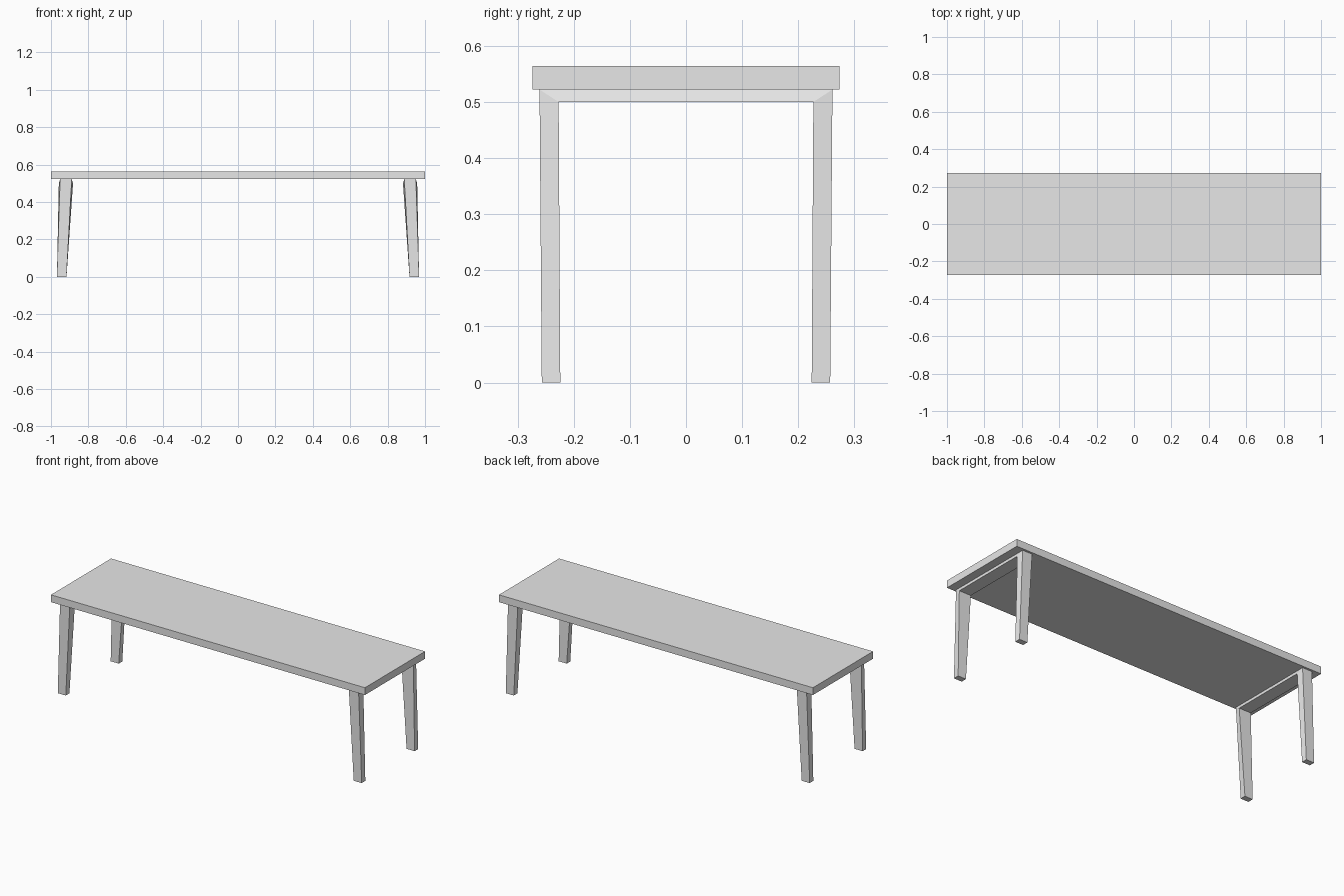
import bpy
import bmesh

cube = bpy.data.objects.get("Cube")
if cube:
    bpy.data.objects.remove(cube, do_unlink=True)

# One plain light grey
grey = bpy.data.materials.new("light_grey")
grey.use_nodes = True
colour = (0.8, 0.8, 0.8, 1.0)
grey.diffuse_color = colour
grey.node_tree.nodes["Principled BSDF"].inputs["Base Color"].default_value = colour


def add_object(name, bm):
    bmesh.ops.recalc_face_normals(bm, faces=bm.faces)
    mesh = bpy.data.meshes.new(name)
    bm.to_mesh(mesh)
    bm.free()
    mesh.materials.append(grey)
    obj = bpy.data.objects.new(name, mesh)
    bpy.context.collection.objects.link(obj)
    return obj


# Flat slab top
bm = bmesh.new()
bmesh.ops.create_cube(bm, size=1)
for v in bm.verts:
    v.co.x *= 2.0
    v.co.y *= 0.547
    v.co.z = 0.543 + v.co.z * 0.042
add_object("table_top", bm)

# Each corner is (y, z, inner x, outer x): outside then inside of the frame
FOOT = [(0.257, 0.0, 0.917, 0.968), (0.224, 0.0, 0.917, 0.968)]
MITRE = [(0.261, 0.522, 0.889, 0.951), (0.227, 0.5, 0.882, 0.958)]


def leg_frame(name, side):
    """Two tapered legs and a rail, mitred into one arch."""
    bm = bmesh.new()
    rings = []
    for station, y_sign in ((FOOT, -1), (MITRE, -1), (MITRE, 1), (FOOT, 1)):
        (yo, zo, ao, bo), (yi, zi, ai, bi) = station
        corners = [(ao, yo, zo), (bo, yo, zo), (bi, yi, zi), (ai, yi, zi)]
        rings.append([bm.verts.new((side * x, y_sign * y, z)) for x, y, z in corners])
    for a, b in zip(rings, rings[1:]):
        for i in range(4):
            j = (i + 1) % 4
            bm.faces.new((a[i], a[j], b[j], b[i]))
    bm.faces.new(rings[0])
    bm.faces.new(rings[-1])
    return add_object(name, bm)


leg_frame("left_leg_frame", 1)
leg_frame("right_leg_frame", -1)
